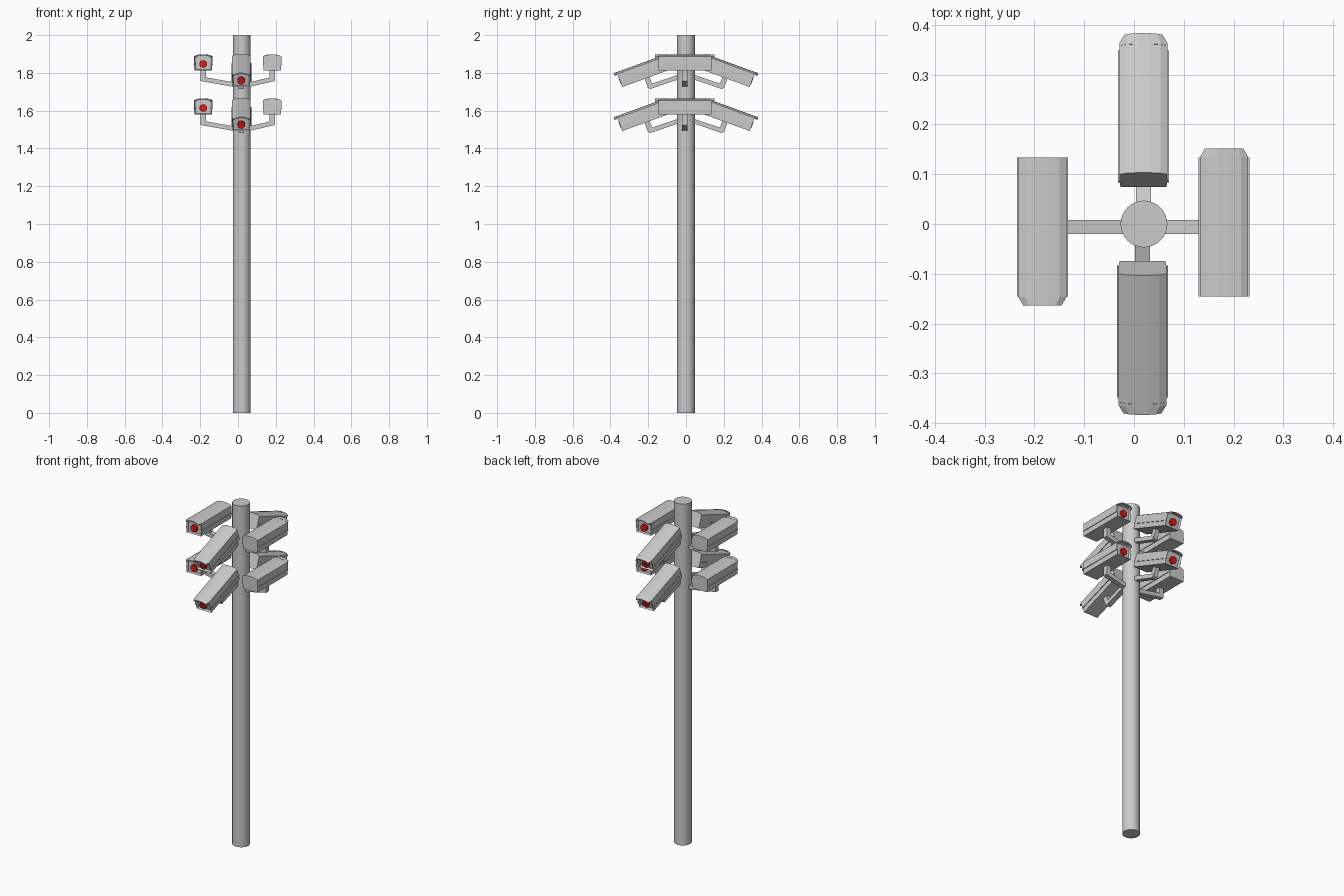
import bpy, bmesh, math
from mathutils import Matrix, Vector

if "Cube" in bpy.data.objects:
    bpy.data.objects.remove(bpy.data.objects["Cube"])

red = bpy.data.materials.new("lens_red")
red.diffuse_color = (0.75, 0.01, 0.01, 1)
red.use_nodes = True
red.node_tree.nodes["Principled BSDF"].inputs["Base Color"].default_value = red.diffuse_color


def add(name, bm, matrix=Matrix(), mat=None):
    bmesh.ops.recalc_face_normals(bm, faces=bm.faces)
    me = bpy.data.meshes.new(name)
    bm.to_mesh(me)
    bm.free()
    ob = bpy.data.objects.new(name, me)
    bpy.context.collection.objects.link(ob)
    ob.matrix_world = matrix
    if mat:
        me.materials.append(mat)
    return ob


def loft(sections):
    """Closed solid through rings of points; returns mesh and last cap."""
    bm = bmesh.new()
    rings = [[bm.verts.new(p) for p in s] for s in sections]
    n = len(rings[0])
    for a, b in zip(rings, rings[1:]):
        for i in range(n):
            j = (i + 1) % n
            bm.faces.new((a[i], a[j], b[j], b[i]))
    bm.faces.new(rings[0])
    return bm, bm.faces.new(rings[-1])


def box(center, size):
    bm = bmesh.new()
    bmesh.ops.create_cube(bm, size=1, matrix=Matrix.Translation(center) @ Matrix.Diagonal((*size, 1)))
    return bm


def beam(name, p, q, width, thick):
    """Straight rectangular bar from p to q."""
    p, q = Vector(p), Vector(q)
    d = (q - p).normalized()
    ref = Vector((0, 0, 1)) if abs(d.z) < 0.8 else Vector((1, 0, 0))
    side = d.cross(ref).normalized() * width / 2
    up = side.cross(d).normalized() * thick / 2
    bm, _ = loft([[c + side + up, c - side + up, c - side - up, c + side - up] for c in (p, q)])
    add(name, bm)


# shallow arched roof line, (x, z)
half = [(0.012, 0.084), (0.034, 0.081), (0.048, 0.074)]
roof = [(-x, z) for x, z in reversed(half)] + half
shell = roof + [(0.048, 0.03), (0.046, 0), (-0.046, 0), (-0.048, 0.03)]


def camera_unit(tag, loc, yaw, tilt):
    """Camera facing local -y, origin at the middle of its underside."""
    m = (Matrix.Translation(loc) @ Matrix.Rotation(math.radians(yaw), 4, 'Z')
         @ Matrix.Rotation(math.radians(tilt), 4, 'X'))
    # housing with recessed front
    bm, front = loft([[(x, y, z) for x, z in shell] for y in (0.14, -0.14)])
    bm.normal_update()
    bmesh.ops.recalc_face_normals(bm, faces=bm.faces)
    bmesh.ops.inset_region(bm, faces=[front], thickness=0.006)
    bmesh.ops.translate(bm, verts=front.verts, vec=(0, 0.012, 0))
    add("camera_housing_" + tag, bm, m)
    # visor projecting over the lens, corners cut at the tip
    rings = []
    for y, s in ((-0.135, 1), (-0.141, 1), (-0.158, 0.8)):
        top = [(x * s, y, z + 0.001) for x, z in roof]
        rings.append(top + [(x, y, z - 0.006) for x, y, z in reversed(top)])
    bm, _ = loft(rings)
    add("camera_visor_" + tag, bm, m)
    # seam flange around the sides
    for s in (-1, 1):
        add("seam_flange_" + tag, box((s * 0.049, 0, 0.03), (0.005, 0.28, 0.005)), m)
    # lens
    bm = bmesh.new()
    bmesh.ops.create_cone(bm, cap_ends=True, segments=20, radius1=0.02, radius2=0.02, depth=0.016,
                          matrix=Matrix.Translation((0, -0.134, 0.034)) @ Matrix.Rotation(math.pi / 2, 4, 'X'))
    add("camera_lens_" + tag, bm, m, red)


# pole
bm = bmesh.new()
bmesh.ops.create_cone(bm, cap_ends=True, segments=32, radius1=0.047, radius2=0.047, depth=2,
                      matrix=Matrix.Translation((0.02, 0, 1)))
pole = add("pole", bm)
bpy.context.view_layer.objects.active = pole
pole.select_set(True)
bpy.ops.object.shade_smooth_by_angle(angle=math.radians(30))

for tier, dz in (("upper", 0), ("lower", -0.233)):
    # level cameras left and right, on rising arms
    for side, x, yaw in (("left", -0.184, 0), ("right", 0.181, 180)):
        s = -1 if x < 0 else 1
        camera_unit(f"{side}_{tier}", (x, -0.006, 1.813 + dz), yaw, 0)
        beam(f"post_{side}_{tier}", (x, -0.006, 1.76 + dz), (x, -0.006, 1.818 + dz), 0.028, 0.028)
        beam(f"arm_{side}_{tier}", (x + s * 0.013, -0.006, 1.769 + dz),
             (0.02 + s * 0.025, -0.006, 1.735 + dz), 0.028, 0.024)
    # tilted cameras front and back, on falling arms
    for side, s, x, yaw in (("front", -1, 0.017, 0), ("back", 1, 0.019, 180)):
        camera_unit(f"{side}_{tier}", (x, s * 0.206, 1.773 + dz), yaw, 20)
        beam(f"post_{side}_{tier}", (x, s * 0.188, 1.724 + dz), (x, s * 0.208, 1.779 + dz), 0.028, 0.026)
        beam(f"arm_{side}_{tier}", (x, s * 0.197, 1.725 + dz), (x, s * 0.025, 1.783 + dz), 0.03, 0.024)
